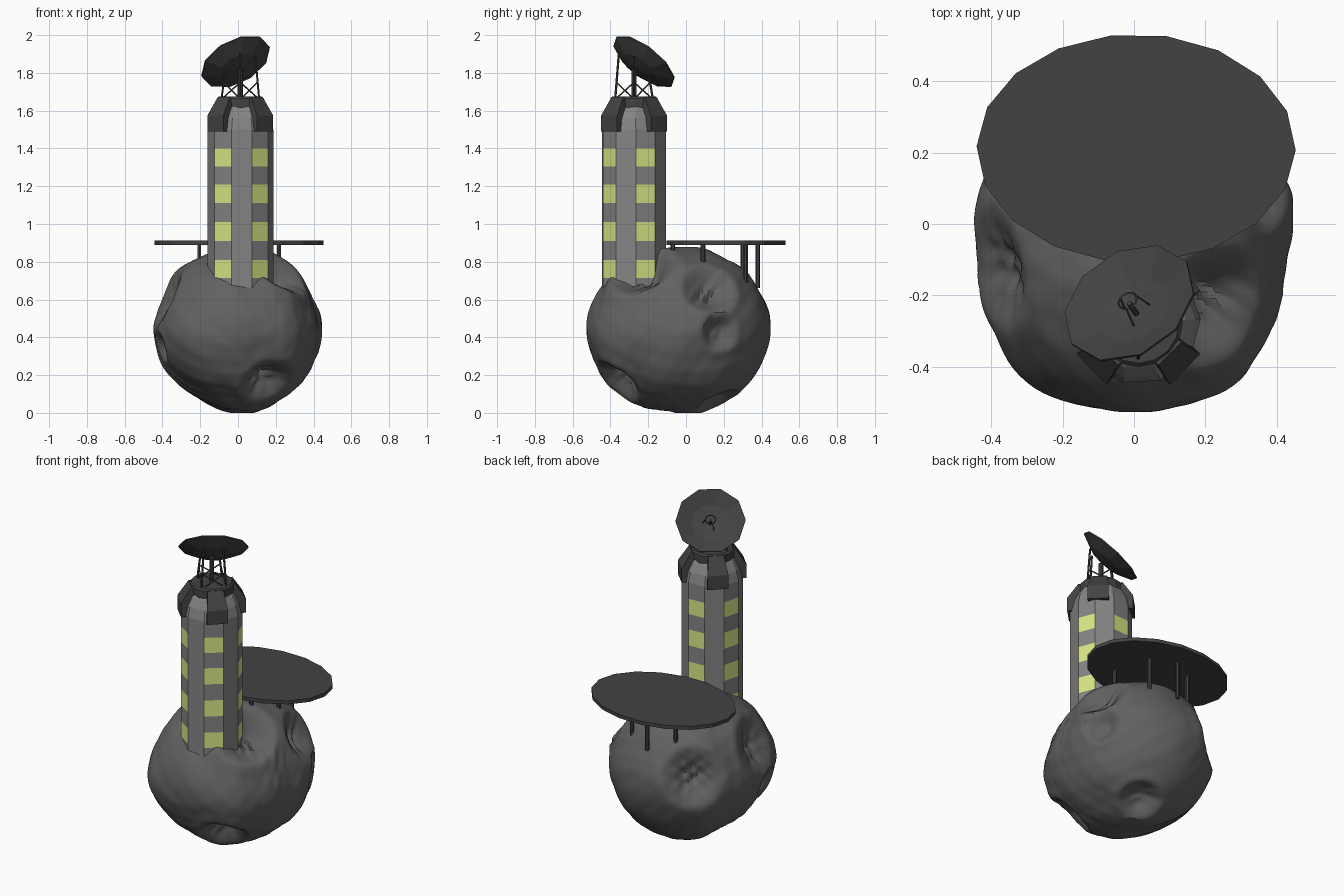
import bpy, bmesh, math
from mathutils import Vector

if "Cube" in bpy.data.objects:
    bpy.data.objects.remove(bpy.data.objects["Cube"])

TX, TY = 0.012, -0.275          # tower axis


def material(name, rgb):
    m = bpy.data.materials.new(name)
    m.diffuse_color = (*rgb, 1)
    m.use_nodes = True
    m.node_tree.nodes["Principled BSDF"].inputs["Base Color"].default_value = m.diffuse_color
    return m


DARK = material("dark_metal", (0.055, 0.055, 0.055))
ROCK = material("rock_grey", (0.12, 0.12, 0.12))
WALL = material("wall_grey", (0.23, 0.23, 0.23))
LIT = material("window_yellow", (0.71, 0.80, 0.24))


def finish(bm, name, mats=(DARK,)):
    bmesh.ops.recalc_face_normals(bm, faces=bm.faces)
    me = bpy.data.meshes.new(name)
    bm.to_mesh(me)
    bm.free()
    for m in mats:
        me.materials.append(m)
    ob = bpy.data.objects.new(name, me)
    bpy.context.collection.objects.link(ob)
    return ob


def lathe(name, profile, sides, start=0.0, loc=(0, 0, 0), sx=1, sy=1, mat_of=None, mats=(DARK,)):
    """Rings of (radius, z); angle 0 faces -y and grows towards +x."""
    bm = bmesh.new()
    rings = []
    for r, z in profile:
        ring = []
        for i in range(sides):
            a = math.radians(start) + math.tau * i / sides
            ring.append(bm.verts.new((loc[0] + sx * r * math.sin(a), loc[1] - sy * r * math.cos(a), loc[2] + z)))
        rings.append(ring)
    for k in range(len(rings) - 1):
        for i in range(sides):
            j = (i + 1) % sides
            f = bm.faces.new((rings[k][i], rings[k][j], rings[k + 1][j], rings[k + 1][i]))
            if mat_of:
                f.material_index = mat_of(k, i)
    bm.faces.new(rings[0])
    bm.faces.new(rings[-1])
    return finish(bm, name, mats)


def rod(name, a, b, r, sides=6):
    a, b = Vector(a), Vector(b)
    ob = lathe(name, [(r, 0), (r, (b - a).length)], sides)
    ob.rotation_mode = 'QUATERNION'
    ob.rotation_quaternion = Vector((0, 0, 1)).rotation_difference(b - a)
    ob.location = a
    return ob


# Asteroid: ellipsoid with soft craters pushed in
C, R = Vector((-0.003, -0.04, 0.44)), Vector((0.44, 0.485, 0.438))
craters = [  # x, y, z, radius, depth
    (0.16, -0.38, 0.15, 0.15, 0.10),
    (-0.39, -0.12, 0.60, 0.19, 0.065),
    (-0.40, -0.20, 0.35, 0.09, 0.05),
    (-0.28, 0.33, 0.54, 0.19, 0.08),
    (0.21, -0.23, 0.75, 0.19, 0.13),
    (0.34, 0.12, 0.65, 0.16, 0.085),
    (0.42, 0.20, 0.43, 0.11, 0.06),
    (0.10, 0.18, 0.04, 0.13, 0.07),
    (0.40, -0.15, 0.62, 0.25, 0.02),
    (-0.25, -0.1, 0.06, 0.25, 0.02),
]


def on_rock(p):
    d = Vector(p) - C
    return C + d / Vector((d.x / R.x, d.y / R.y, d.z / R.z)).length


def bumps(p):
    return math.sin(p.x + 1.7 * p.y) * math.sin(1.3 * p.y - p.z + 1) * math.sin(p.z + 0.8 * p.x + 2)


bm = bmesh.new()
bmesh.ops.create_icosphere(bm, subdivisions=6, radius=1)
spots = [(on_rock(c[:3]), c[3], c[4]) for c in craters]
for v in bm.verts:
    n = v.co.normalized()
    p = C + Vector((n.x * R.x, n.y * R.y, n.z * R.z))
    push = 0.012 * bumps(n * 3.5) + 0.003 * bumps(n * 11)
    # broad front shoulders
    for sx in (-0.3, 0.3):
        push += 0.035 * math.exp(-((p - Vector((sx, -0.42, 0.4))).length / 0.15) ** 2)
    for c, r, depth in spots:
        t = (p - c).length / r
        if t < 1:
            push -= depth * (1 - t * t) ** 1.7 * (1 + 0.25 * bumps(p * 30))
        push += 0.08 * depth * math.exp(-((t - 1.05) / 0.25) ** 2)
    v.co = p + n * push
    v.co.z = max(v.co.z, 0)
rock = finish(bm, "asteroid", (ROCK,))
bpy.context.view_layer.objects.active = rock
rock.select_set(True)
bpy.ops.object.shade_smooth_by_angle(angle=math.radians(30))

# Tower: ten sides, lit windows on every other side
levels = [0.6, 0.715, 0.81, 0.91, 1.01, 1.11, 1.21, 1.305, 1.4, 1.5]
shaft = [(0.175, z) for z in levels] + [(0.160, 1.56), (0.135, 1.61), (0.11, 1.64)]
lathe("tower", shaft, 10, 21, (TX, TY, 0), mats=(WALL, LIT),
      mat_of=lambda k, i: 1 if i % 2 == 0 and k % 2 == 1 and k < 9 else 0)

# Roof collar
lathe("roof_collar", [(0.125, 1.61), (0.125, 1.665), (0.115, 1.675)], 16, 0, (TX, TY, 0))

# Four roof buttresses on the diagonals
outline = [(0.10, 1.49, 0.06), (0.186, 1.49, 0.06), (0.186, 1.575, 0.06),
           (0.125, 1.67, 0.045), (0.08, 1.66, 0.045)]
for k in range(4):
    a = math.radians(45 + 90 * k)
    out, side = Vector((math.sin(a), -math.cos(a), 0)), Vector((math.cos(a), math.sin(a), 0))
    bm = bmesh.new()
    ends = [[bm.verts.new(Vector((TX, TY, z)) + out * r + side * w * s) for r, z, w in outline]
            for s in (-1, 1)]
    bm.faces.new(ends[0])
    bm.faces.new(ends[1])
    for i in range(5):
        j = (i + 1) % 5
        bm.faces.new((ends[0][i], ends[0][j], ends[1][j], ends[1][i]))
    finish(bm, f"roof_buttress_{k + 1}")

# Antenna dish, tilted to the back left
N = Vector((-0.39, 0.57, 0.72)).normalized()
D = Vector((-0.013, -0.222, 1.86))
Q = Vector((0, 0, 1)).rotation_difference(N)


def place(ob):
    ob.rotation_mode = 'QUATERNION'
    ob.rotation_quaternion = Q
    ob.location = D


place(lathe("dish", [(0.02, -0.062), (0.11, -0.045), (0.198, -0.004), (0.198, 0.003),
                     (0.11, -0.036), (0.02, -0.052)], 10, 18))

# Dish feed: central post, three struts and a ring
place(lathe("feed_post", [(0.008, -0.055), (0.008, 0.0)], 6))
bpy.ops.mesh.primitive_torus_add(major_radius=0.028, minor_radius=0.003,
                                 major_segments=14, minor_segments=4)
ring = bpy.context.object
ring.name = "feed_ring"
ring.data.materials.append(DARK)
place(ring)
ring.location = D + N * 0.012
for k in range(3):
    a = math.tau * k / 3
    d = Vector((math.sin(a), -math.cos(a), 0))
    rod(f"feed_strut_{k + 1}", D + Q @ (d * 0.045 + Vector((0, 0, -0.05))),
        D + Q @ (d * 0.028 + Vector((0, 0, 0.012))), 0.003, 4)

# Dish mast, legs and cross braces
rod("dish_mast", (TX, TY, 1.66), (TX, TY, 1.82), 0.014, 8)
legs = []
for k in range(4):
    a = math.tau * k / 4
    d = Vector((math.sin(a), -math.cos(a), 0))
    foot, top = Vector((TX, TY, 1.66)) + d * 0.1, Vector((TX, TY, 0)) + d * 0.08
    top.z = D.z - (N.x * (top.x - D.x) + N.y * (top.y - D.y)) / N.z - 0.072
    rod(f"dish_leg_{k + 1}", foot, top, 0.006)
    legs.append((foot, top))
for k in range(4):
    (f0, t0), (f1, t1) = legs[k], legs[(k + 1) % 4]
    rod(f"dish_brace_{k + 1}a", f0, f1.lerp(t1, 0.09 / (t1.z - f1.z)), 0.004, 4)
    rod(f"dish_brace_{k + 1}b", f1, f0.lerp(t0, 0.09 / (t0.z - f0.z)), 0.004, 4)

# Landing pad: oval slab with 18 sides on posts
lathe("landing_pad", [(1, 0.89), (1, 0.912)], 18, 9, (0.006, 0.212, 0), sx=0.447, sy=0.32)
posts = [(-0.205, 0.09, 0.55), (0.217, 0.09, 0.55), (-0.14, 0.30, 0.65), (0.15, 0.315, 0.64),
         (0.0, 0.38, 0.66), (0.14, -0.07, 0.8), (-0.13, -0.07, 0.8)]
for k, (x, y, z) in enumerate(posts):
    rod(f"pad_post_{k + 1}", (x, y, z), (x, y, 0.895), 0.012, 6)
